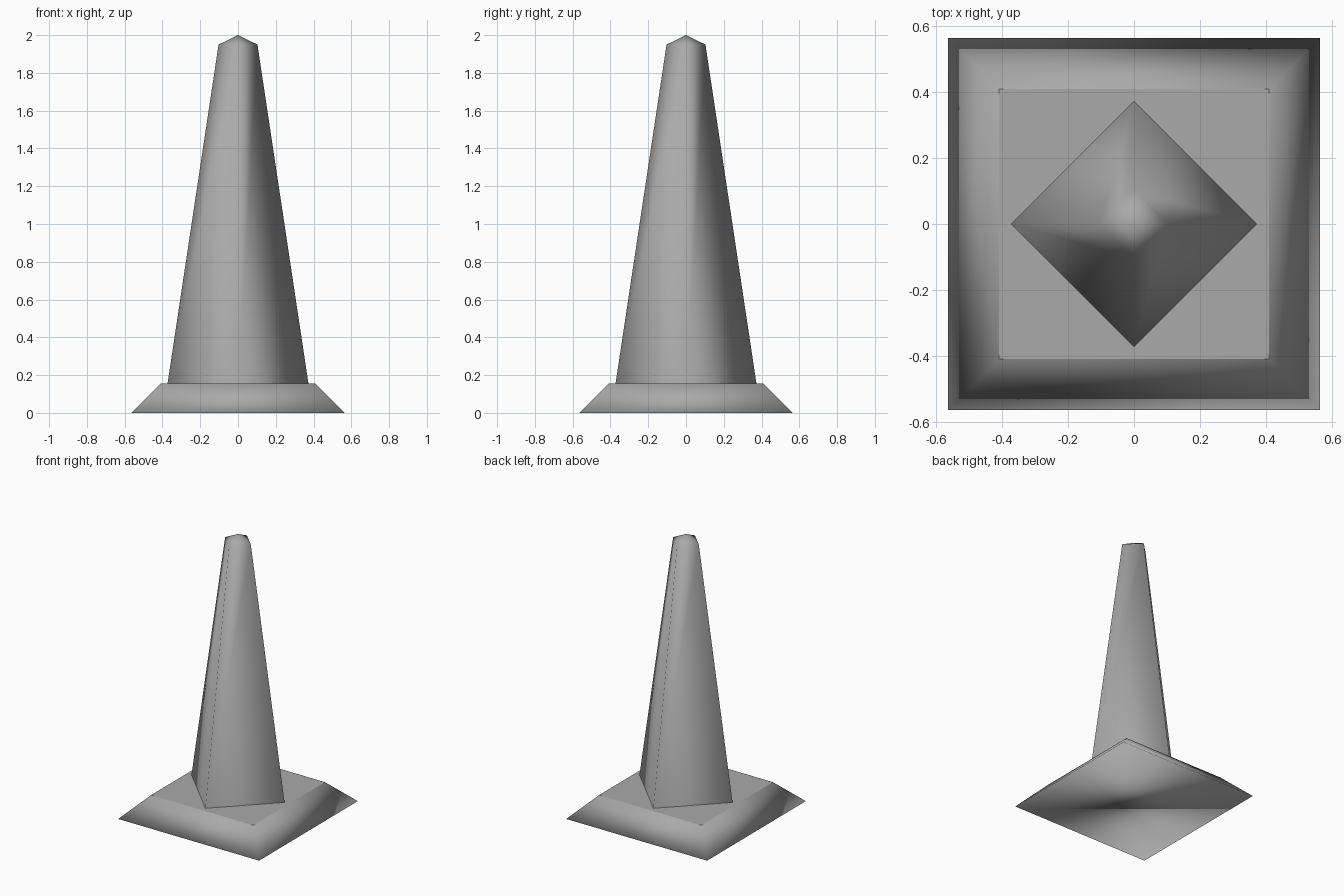
import bpy
import bmesh
import math

default_cube = bpy.data.objects.get("Cube")
if default_cube:
    bpy.data.objects.remove(default_cube, do_unlink=True)

# One plain grey for the whole model
GREY = (0.4, 0.4, 0.4, 1.0)
grey = bpy.data.materials.new("plain_grey")
grey.use_nodes = True
grey.diffuse_color = GREY
grey.node_tree.nodes["Principled BSDF"].inputs["Base Color"].default_value = GREY


def square_loft(name, rings, turn, apex=None, sharp_at=()):
    """Stack four-sided rings (corner radius, height), closed at both ends."""
    bm = bmesh.new()
    loops = []
    for radius, z in rings:
        angles = [turn + i * math.pi / 2 for i in range(4)]
        loops.append([bm.verts.new((radius * math.cos(a), radius * math.sin(a), z))
                      for a in angles])
    bm.faces.new(loops[0][::-1])
    for low, high in zip(loops, loops[1:]):
        for i in range(4):
            j = (i + 1) % 4
            bm.faces.new((low[i], low[j], high[j], high[i]))
    if apex is None:
        bm.faces.new(loops[-1])
    else:
        tip = bm.verts.new((0, 0, apex))
        for i in range(4):
            bm.faces.new((loops[-1][i], loops[-1][(i + 1) % 4], tip))
    # Smooth shading, with crisp edges only around the chosen rings
    for face in bm.faces:
        face.smooth = True
    for edge in bm.edges:
        if any(all(v in loops[k] for v in edge.verts) for k in sharp_at):
            edge.smooth = False
    mesh = bpy.data.meshes.new(name)
    bm.to_mesh(mesh)
    bm.free()
    mesh.materials.append(grey)
    obj = bpy.data.objects.new(name, mesh)
    bpy.context.collection.objects.link(obj)
    return obj


# Sloped square foot with a flat top
DIAGONAL = math.sqrt(2)
square_loft("base", [(0.565 * DIAGONAL, 0), (0.41 * DIAGONAL, 0.155)],
            math.pi / 4, sharp_at=(1,))

# Tapered four-sided column, corners to the front, with a low pointed cap
square_loft("column", [(0.373, 0.155), (0.103, 1.95)], 0, apex=2.0, sharp_at=(0,))
